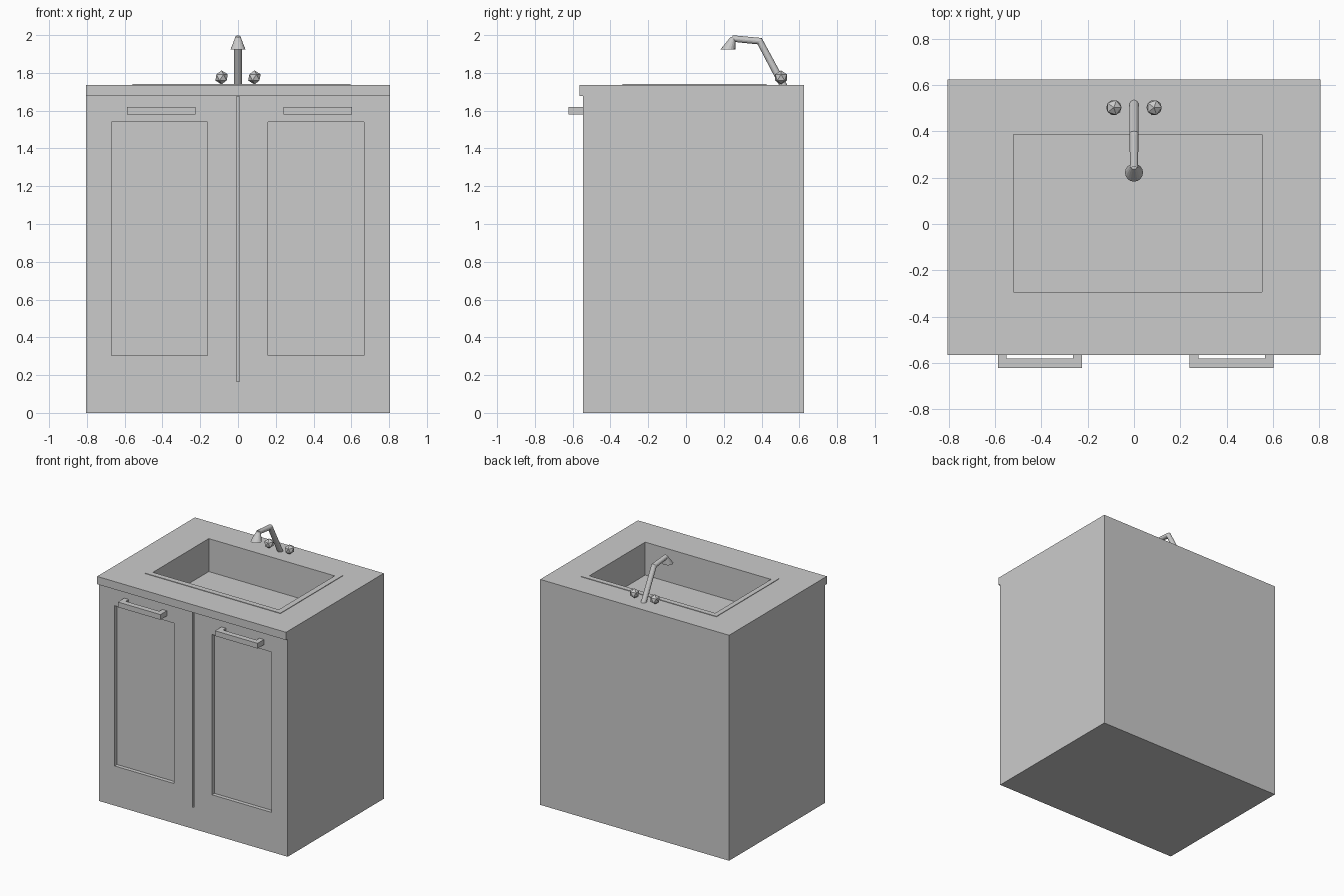
import bpy, bmesh, math
from mathutils import Vector

if "Cube" in bpy.data.objects:
    bpy.data.objects.remove(bpy.data.objects["Cube"])


def finish(name, bm):
    bmesh.ops.recalc_face_normals(bm, faces=bm.faces[:])
    me = bpy.data.meshes.new(name)
    bm.to_mesh(me)
    bm.free()
    ob = bpy.data.objects.new(name, me)
    bpy.context.collection.objects.link(ob)
    return ob


def prism(name, pts, axis, a, b):
    """Extrude a 2D outline along x (points are y,z) or z (points are x,y)."""
    bm = bmesh.new()
    place = (lambda p, t: (t, p[0], p[1])) if axis == 'x' else (lambda p, t: (p[0], p[1], t))
    face = bm.faces.new([bm.verts.new(place(p, a)) for p in pts])
    ext = bmesh.ops.extrude_face_region(bm, geom=[face])
    move = Vector((b - a, 0, 0)) if axis == 'x' else Vector((0, 0, b - a))
    bmesh.ops.translate(bm, vec=move, verts=[g for g in ext['geom'] if isinstance(g, bmesh.types.BMVert)])
    return finish(name, bm)


def boxes(name, bounds):
    """Several axis-aligned boxes in one mesh, each as (x0, x1, y0, y1, z0, z1)."""
    bm = bmesh.new()
    for x0, x1, y0, y1, z0, z1 in bounds:
        vs = bmesh.ops.create_cube(bm, size=1)['verts']
        bmesh.ops.scale(bm, vec=(x1 - x0, y1 - y0, z1 - z0), verts=vs)
        bmesh.ops.translate(bm, vec=((x0 + x1) / 2, (y0 + y1) / 2, (z0 + z1) / 2), verts=vs)
    return finish(name, bm)


def loft(name, rings, sides=16):
    """Tube in the y-z plane; ring = (y, z, radius, angle of the ring's in-plane axis)."""
    bm = bmesh.new()
    loops = []
    for y, z, r, ang in rings:
        loop = []
        for i in range(sides):
            t = 2 * math.pi * i / sides
            v = r * math.sin(t)
            loop.append(bm.verts.new((r * math.cos(t), y + v * math.cos(ang), z + v * math.sin(ang))))
        loops.append(loop)
    for a, b in zip(loops, loops[1:]):
        for i in range(sides):
            j = (i + 1) % sides
            bm.faces.new((a[i], a[j], b[j], b[i]))
    bm.faces.new(loops[0])
    bm.faces.new(loops[-1])
    return finish(name, bm)


# Cabinet with overhanging counter lip, as one side profile
TOP, FRONT = 1.737, -0.545
cabinet = prism('cabinet', [(FRONT, 0), (0.625, 0), (0.625, TOP), (-0.565, TOP),
                            (-0.565, 1.677), (FRONT, 1.677)], 'x', -0.805, 0.805)

# Basin, door panel recesses and the gap between the doors
cutter = boxes('cutter', [
    (-0.52, 0.553, -0.293, 0.387, TOP - 0.25, 1.9),
    (-0.67, -0.162, -0.7, FRONT + 0.03, 0.305, 1.54),
    (0.16, 0.667, -0.7, FRONT + 0.03, 0.305, 1.54),
    (-0.008, 0.008, -0.7, FRONT + 0.02, 0.165, 1.676)])
cutter.hide_render = True
mod = cabinet.modifiers.new('recesses', 'BOOLEAN')
mod.object = cutter
mod.operation = 'DIFFERENCE'
mod.solver = 'EXACT'
bpy.context.view_layer.objects.active = cabinet
bpy.ops.object.modifier_apply(modifier=mod.name)
bpy.data.objects.remove(cutter)

# Thin raised sink rim around the basin
z0, z1 = TOP - 0.002, TOP + 0.004
boxes('sink_rim', [
    (-0.558, -0.52, -0.335, 0.427, z0, z1),
    (0.553, 0.596, -0.335, 0.427, z0, z1),
    (-0.52, 0.553, 0.387, 0.427, z0, z1),
    (-0.52, 0.553, -0.335, -0.293, z0, z1)])

# U-shaped door handles
for side, x0 in (('left', -0.588), ('right', 0.24)):
    x1, b, f = x0 + 0.363, FRONT + 0.002, -0.623
    prism(side + '_handle', [(x0, b), (x0, f), (x1, f), (x1, b), (x1 - 0.038, b),
                             (x1 - 0.038, f + 0.042), (x0 + 0.038, f + 0.042), (x0 + 0.038, b)],
          'z', 1.58, 1.62)

# Faucet pipe and flared spout
loft('faucet_pipe', [(0.517, 1.73, 0.02, math.radians(15)),
                     (0.39, 1.968, 0.02, math.radians(57)),
                     (0.245, 1.982, 0.017, math.radians(85))])
loft('faucet_spout', [(0.25, 1.99, 0.014, 0), (0.222, 1.925, 0.039, 0)])

# Faceted tap knobs
for side, x in (('left', -0.087), ('right', 0.087)):
    bm = bmesh.new()
    vs = bmesh.ops.create_icosphere(bm, subdivisions=1, radius=0.037)['verts']
    bmesh.ops.translate(bm, vec=(x, 0.503, 1.776), verts=vs)
    finish(side + '_knob', bm)
